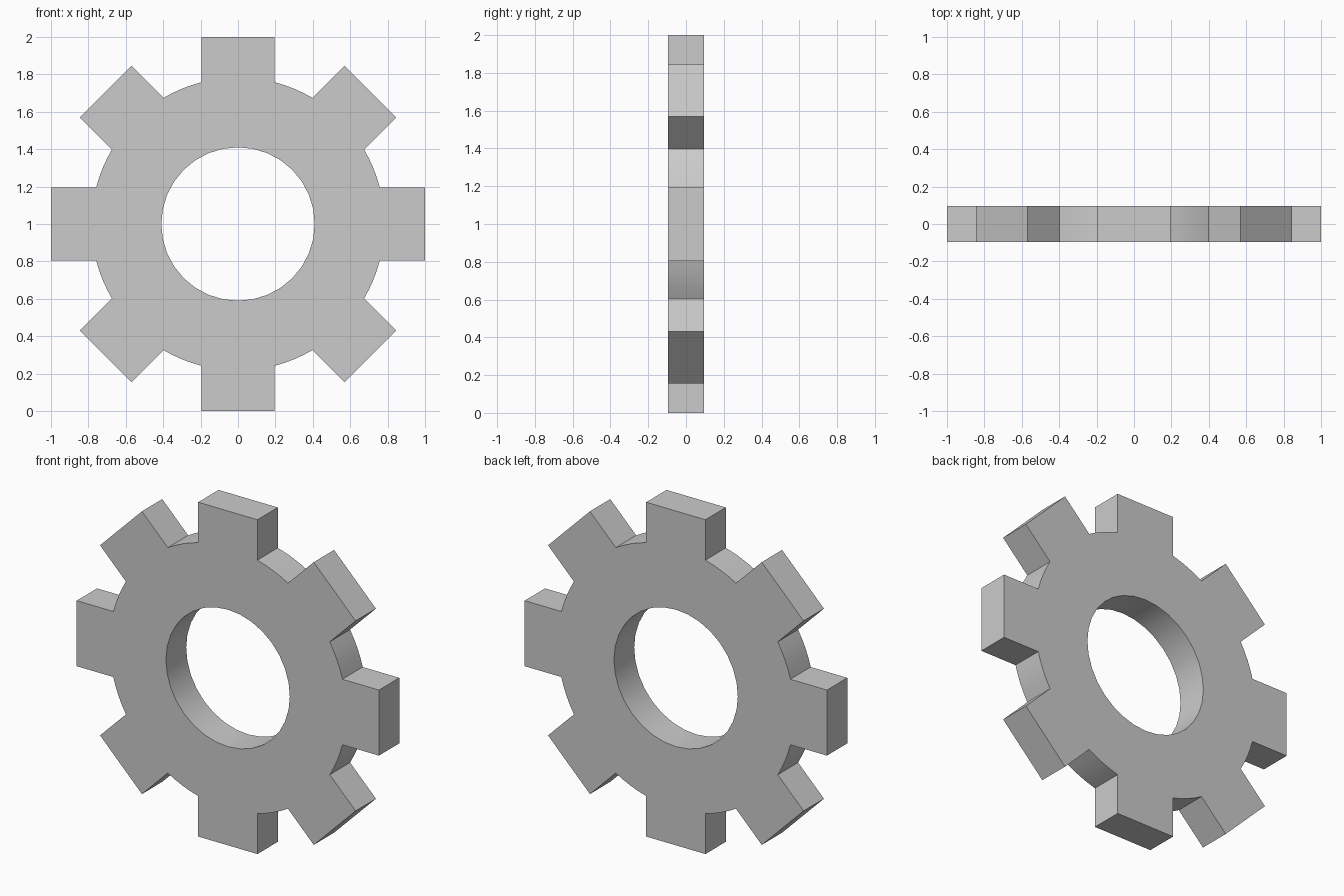
import bpy, bmesh
from math import sin, cos, asin, pi, radians

if "Cube" in bpy.data.objects:
    bpy.data.objects.remove(bpy.data.objects["Cube"])

TEETH = 8
TIP, ROOT, HOLE = 1.0, 0.783, 0.41   # tooth tip, rim and bore radii
HALF_W = 0.196                       # half tooth width
THICK = 0.192
ARC = 4                              # segments per rim arc


def outline():
    """Outer gear profile: square teeth joined by rim arcs."""
    pts = []
    a = asin(HALF_W / ROOT)
    gap = 2 * pi / TEETH - 2 * a
    for i in range(TEETH):
        t = i * 2 * pi / TEETH
        for w in (-HALF_W, HALF_W):
            pts.append((TIP * cos(t) - w * sin(t), TIP * sin(t) + w * cos(t)))
        for k in range(ARC + 1):
            b = t + a + gap * k / ARC
            pts.append((ROOT * cos(b), ROOT * sin(b)))
    return pts


def bore(n=32):
    return [(HOLE * cos(2 * pi * i / n), HOLE * sin(2 * pi * i / n)) for i in range(n)]


# Flat gear face with a round hole
bm = bmesh.new()
for loop in (outline(), bore()):
    vs = [bm.verts.new((x, 0, z + 1)) for x, z in loop]
    for i, v in enumerate(vs):
        bm.edges.new((v, vs[(i + 1) % len(vs)]))
bmesh.ops.triangle_fill(bm, use_beauty=True, edges=bm.edges[:], normal=(0, -1, 0))
bmesh.ops.recalc_face_normals(bm, faces=bm.faces[:])
mesh = bpy.data.meshes.new("gear")
bm.to_mesh(mesh)
bm.free()

gear = bpy.data.objects.new("gear", mesh)
bpy.context.collection.objects.link(gear)
bpy.context.view_layer.objects.active = gear
gear.select_set(True)

# Thickness, then smooth arcs with sharp corners
solid = gear.modifiers.new("thickness", 'SOLIDIFY')
solid.thickness = THICK
solid.offset = 0
bpy.ops.object.modifier_apply(modifier=solid.name)
bpy.ops.object.shade_smooth_by_angle(angle=radians(30))
